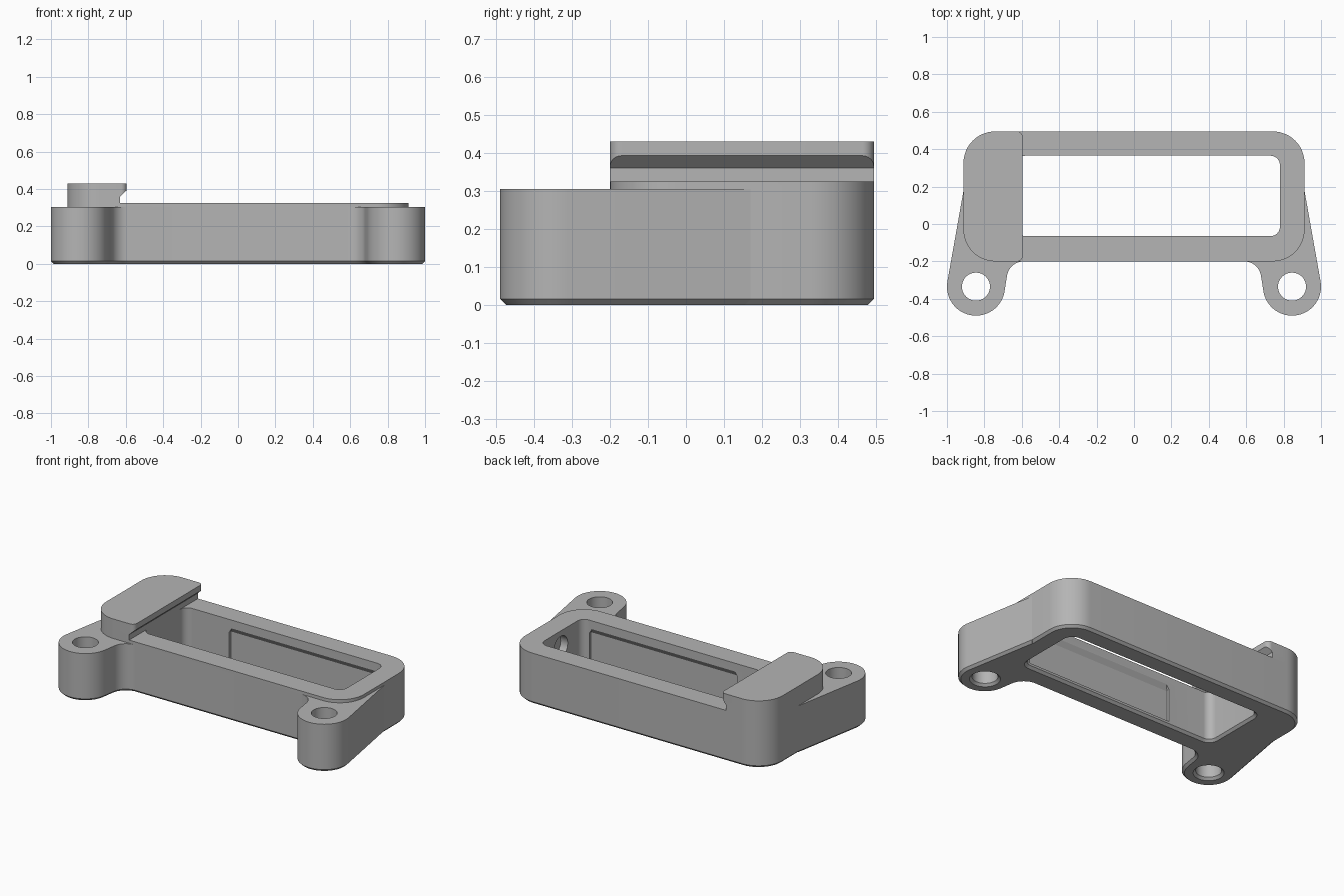
import bpy, bmesh, math
from mathutils import Vector

if "Cube" in bpy.data.objects:
    bpy.data.objects.remove(bpy.data.objects["Cube"])

grey = bpy.data.materials.new("plain_grey")
grey.use_nodes = True
colour = (0.46, 0.46, 0.46, 1)
grey.diffuse_color = colour
grey.node_tree.nodes["Principled BSDF"].inputs["Base Color"].default_value = colour


def arc(cx, cy, r, start, end, steps=12):
    angles = [math.radians(start + (end - start) * i / steps) for i in range(steps + 1)]
    return [Vector((cx + r * math.cos(a), cy + r * math.sin(a))) for a in angles]


def rounded_rect(x0, x1, y0, y1, r_left, r_right):
    """Counter-clockwise outline with its own radius at each end."""
    a, b = r_left, r_right
    return (arc(x0 + a, y0 + a, a, 180, 270) + arc(x1 - b, y0 + b, b, 270, 360)
            + arc(x1 - b, y1 - b, b, 0, 90) + arc(x0 + a, y1 - a, a, 90, 180))


def inset(points, d):
    """Move a counter-clockwise outline inwards by d."""
    out = []
    for i, p in enumerate(points):
        e1 = (p - points[i - 1]).normalized()
        e2 = (points[(i + 1) % len(points)] - p).normalized()
        n1, n2 = Vector((-e1.y, e1.x)), Vector((-e2.y, e2.x))
        out.append(p + (n1 + n2) * d / (1 + n1.dot(n2)))
    return out


def loft(name, outline, levels):
    """Stack inset copies of an outline at (height, inset) levels."""
    bm = bmesh.new()
    rings = [[bm.verts.new((p.x, p.y, z)) for p in inset(outline, d)] for z, d in levels]
    n = len(outline)
    for low, high in zip(rings, rings[1:]):
        for i in range(n):
            j = (i + 1) % n
            bm.faces.new((low[i], low[j], high[j], high[i]))
    bm.faces.new(rings[0][::-1])
    bm.faces.new(rings[-1])
    bmesh.ops.recalc_face_normals(bm, faces=bm.faces)
    mesh = bpy.data.meshes.new(name)
    bm.to_mesh(mesh)
    bm.free()
    mesh.materials.append(grey)
    obj = bpy.data.objects.new(name, mesh)
    bpy.context.collection.objects.link(obj)
    return obj


def activate(obj):
    bpy.ops.object.select_all(action='DESELECT')
    obj.select_set(True)
    bpy.context.view_layer.objects.active = obj


def combine(target, tool, operation):
    mod = target.modifiers.new(operation, 'BOOLEAN')
    mod.operation, mod.solver, mod.object = operation, 'EXACT', tool
    activate(target)
    bpy.ops.object.modifier_apply(modifier=mod.name)
    bpy.data.objects.remove(tool)


CHAMFER = 0.015
HALF, FRONT, BACK = 0.912, -0.2, 0.495
WIN_LEFT, WIN_RIGHT, WIN_FRONT, WIN_BACK = -0.63, 0.78, -0.065, 0.365
EAR_X, EAR_Y = 0.845, -0.335

# Main frame with chamfered underside
frame = loft("frame_body", rounded_rect(-HALF, HALF, FRONT, BACK, 0.17, 0.17),
             [(0, CHAMFER), (CHAMFER, 0), (0.325, 0)])

# Mounting ears, blended into the frame
ear = (arc(0.59, -0.29, 0.09, 90, 10) + arc(EAR_X, EAR_Y, 0.155, 190, 370, 28)
       + [Vector(p) for p in ((0.913, 0.17), (0.85, 0.17), (0.83, -0.12), (0.59, -0.12))])
for side in (1, -1):
    outline = ear if side > 0 else [Vector((-p.x, p.y)) for p in reversed(ear)]
    combine(frame, loft("ear", outline, [(0, CHAMFER), (CHAMFER, 0), (0.305, 0)]), 'UNION')

# Screw holes with countersunk undersides
for side in (1, -1):
    hole = arc(side * EAR_X, EAR_Y, 0.075, 0, 360, 40)[:-1]
    combine(frame, loft("screw_hole", hole,
                        [(-0.01, -0.025), (CHAMFER, 0), (0.4, 0)]), 'DIFFERENCE')

# Central window
combine(frame, loft("window", rounded_rect(WIN_LEFT, WIN_RIGHT, WIN_FRONT, WIN_BACK, 0.05, 0.05),
                    [(-0.01, -0.025), (CHAMFER, 0), (0.4, 0)]), 'DIFFERENCE')

# Shallow recesses in both long inner walls
depth = 0.02
x0, x1, y0, y1 = -0.32, 0.73, WIN_FRONT - depth, WIN_BACK + depth
recess = [Vector(p) for p in ((x0, y0), (x1, y0), (x1, y1), (x0, y1))]
combine(frame, loft("wall_recess", recess, [(0.03, 0), (0.24, 0), (0.275, 0.022)]), 'DIFFERENCE')

# Round blind socket in the short inner wall
socket = loft("socket", arc(0, 0, 0.07, 0, 360, 32)[:-1], [(0.7, 0), (0.83, 0)])
socket.rotation_euler.y = math.pi / 2
socket.location = (0, 0.15, 0.22)
bpy.context.view_layer.update()
combine(frame, socket, 'DIFFERENCE')

# Raised clamp lip with an undercut inner edge
lip = loft("clamp_lip", rounded_rect(-HALF, -0.595, FRONT, BACK, 0.17, 0.03),
           [(0.325, 0), (0.43, 0)])
under = [Vector(p) for p in ((-0.63, 0.3), (-0.5, 0.3), (-0.5, 0.393),
                             (-0.595, 0.393), (-0.63, 0.36))]
undercut = loft("undercut", under, [(-0.6, 0), (0.6, 0)])
undercut.rotation_euler.x = math.pi / 2
bpy.context.view_layer.update()
combine(lip, undercut, 'DIFFERENCE')

for obj in (frame, lip):
    activate(obj)
    bpy.ops.object.shade_smooth_by_angle(angle=math.radians(30))
